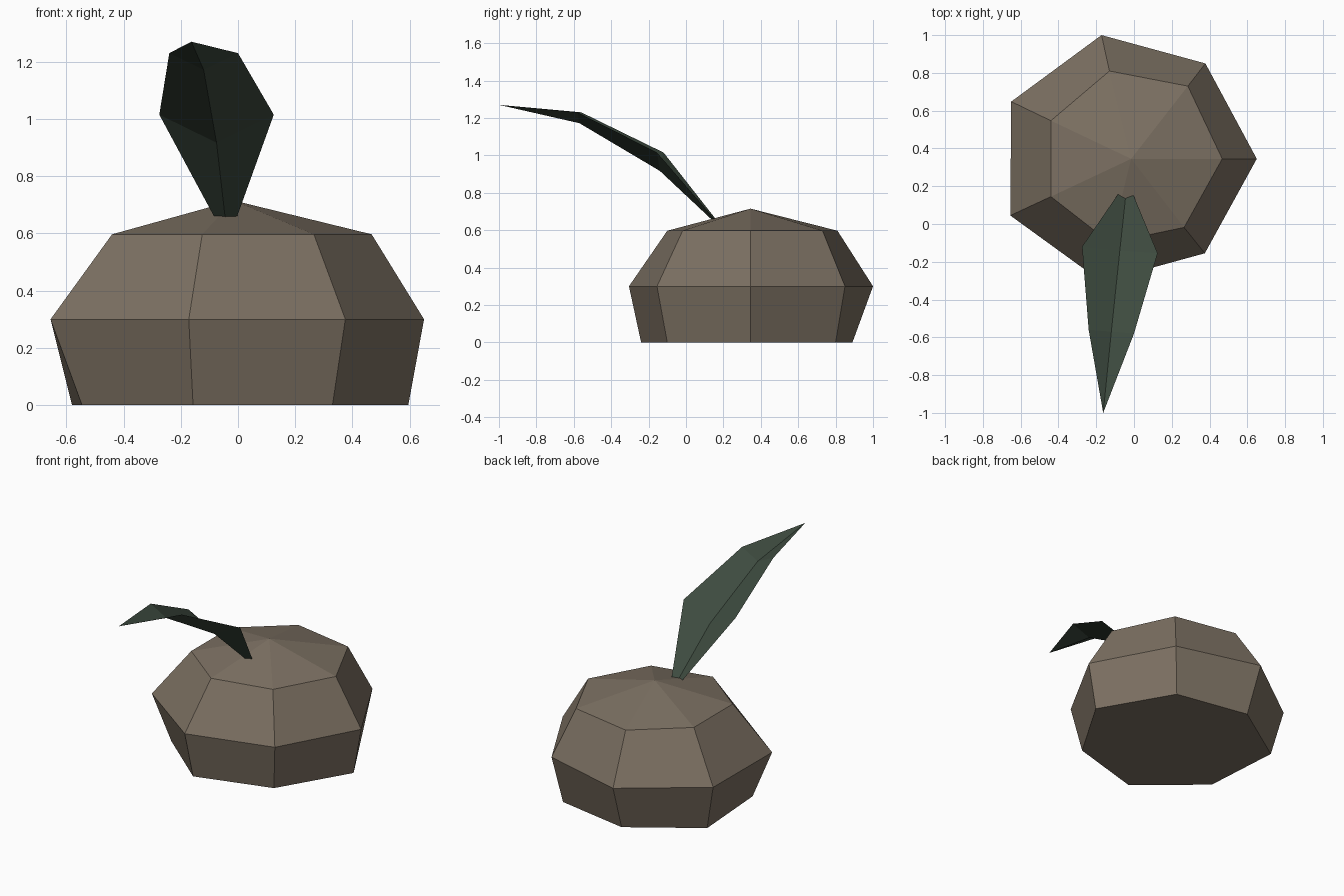
import bpy, bmesh

if "Cube" in bpy.data.objects:
    bpy.data.objects.remove(bpy.data.objects["Cube"])


def material(name, colour):
    mat = bpy.data.materials.new(name)
    mat.diffuse_color = (*colour, 1.0)
    mat.use_nodes = True
    mat.node_tree.nodes["Principled BSDF"].inputs["Base Color"].default_value = mat.diffuse_color
    return mat


def loft(name, rows, mat, tip, closed=False):
    """Skin rows of points together and bring the last row to a single tip."""
    bm = bmesh.new()
    rings = [[bm.verts.new(p) for p in row] for row in rows]
    count = len(rings[0])
    spans = [(i, (i + 1) % count) for i in range(count if closed else count - 1)]
    for low, high in zip(rings, rings[1:]):
        for i, j in spans:
            bm.faces.new((low[i], low[j], high[j], high[i]))
    end = bm.verts.new(tip)
    for i, j in spans:
        bm.faces.new((rings[-1][i], rings[-1][j], end))
    if closed:
        bm.faces.new(rings[0][::-1])
        bmesh.ops.recalc_face_normals(bm, faces=bm.faces)
    mesh = bpy.data.meshes.new(name)
    bm.to_mesh(mesh)
    bm.free()
    mesh.materials.append(mat)
    obj = bpy.data.objects.new(name, mesh)
    bpy.context.collection.objects.link(obj)
    return obj


brown = material("dull brown", (0.200, 0.162, 0.122))
green = material("dark leaf green", (0.047, 0.070, 0.050))

# Seven-sided bulb: base, widest and shoulder outlines, then a shallow peak
outlines = {
    0.0: [(0.595, 0.345), (0.33, 0.80), (-0.157, 0.89), (-0.58, 0.61),
          (-0.545, 0.09), (-0.157, -0.24), (0.33, -0.10)],
    0.30: [(0.65, 0.345), (0.378, 0.85), (-0.172, 1.0), (-0.65, 0.648),
           (-0.655, 0.045), (-0.172, -0.305), (0.375, -0.155)],
    0.597: [(0.467, 0.345), (0.285, 0.73), (-0.13, 0.81), (-0.44, 0.547),
            (-0.44, 0.145), (-0.125, -0.10), (0.265, -0.018)],
}
loft("bulb", [[(x, y, z) for x, y in ring] for z, ring in outlines.items()],
     brown, (-0.015, 0.345, 0.715), closed=True)

# Folded leaf sheet: left edge, sunken midrib, right edge, drooping to a point
loft("leaf", [
    [(-0.085, 0.157, 0.662), (-0.045, 0.138, 0.656), (-0.003, 0.152, 0.660)],
    [(-0.275, -0.12, 1.015), (-0.075, -0.14, 0.917), (0.125, -0.155, 1.015)],
    [(-0.24, -0.56, 1.23), (-0.12, -0.57, 1.172), (0.0, -0.58, 1.23)],
], green, (-0.163, -1.0, 1.27))
